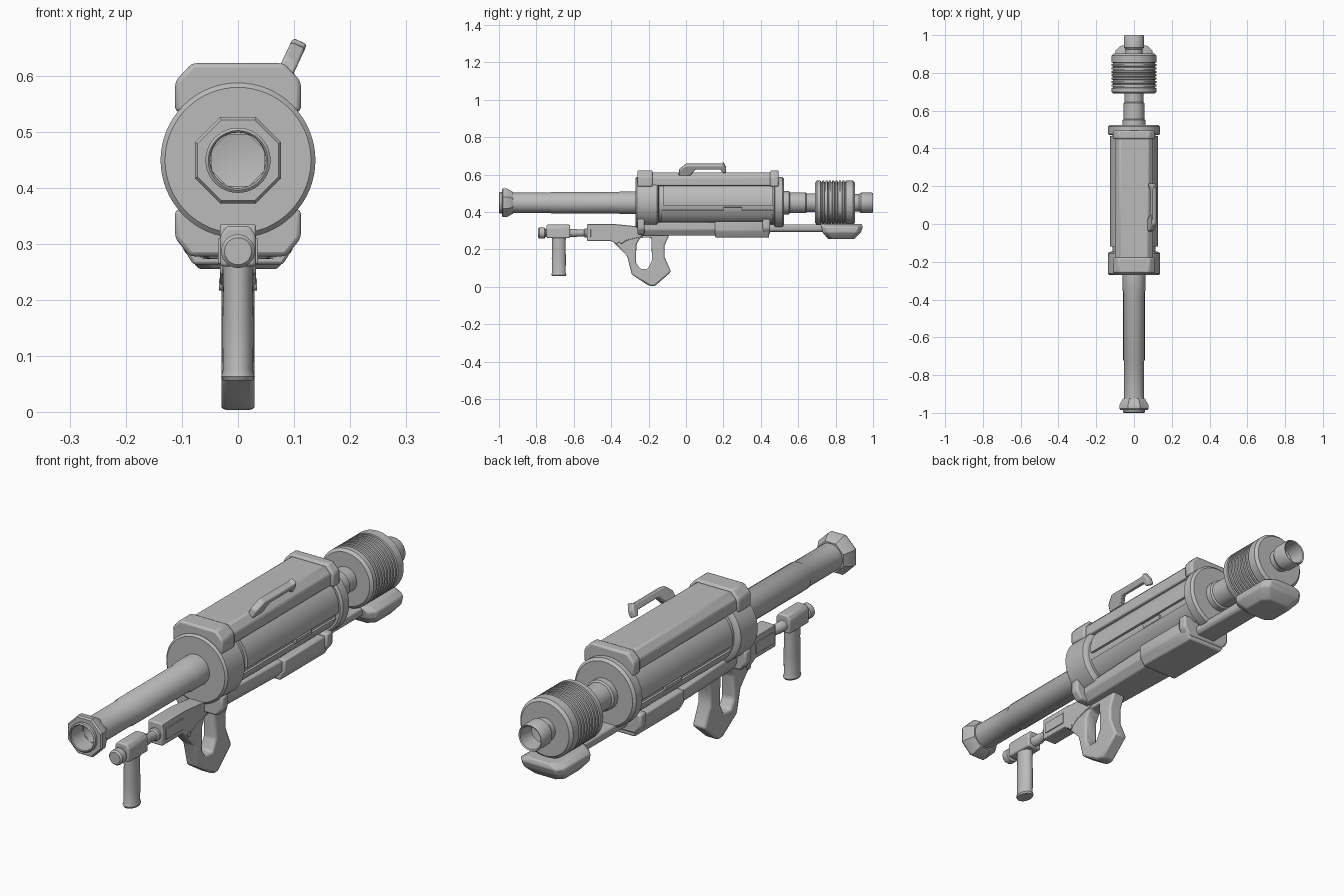
import bpy, bmesh, math
from mathutils import Matrix

if "Cube" in bpy.data.objects:
    bpy.data.objects.remove(bpy.data.objects["Cube"])

AXIS_Z = 0.449
grey = bpy.data.materials.new("metal_grey")
grey.diffuse_color = (0.5, 0.5, 0.5, 1)
grey.use_nodes = True
grey.node_tree.nodes["Principled BSDF"].inputs["Base Color"].default_value = grey.diffuse_color


def finish(obj, bevel=0, segs=2, angle=35):
    """Material, bevel and smoothing shared by all parts."""
    obj.data.materials.clear()
    obj.data.materials.append(grey)
    bpy.ops.object.select_all(action='DESELECT')
    obj.select_set(True)
    bpy.context.view_layer.objects.active = obj
    if bevel:
        m = obj.modifiers.new("bevel", 'BEVEL')
        m.width, m.segments, m.limit_method = bevel, segs, 'ANGLE'
        m.angle_limit = math.radians(25)
    bpy.ops.object.shade_smooth_by_angle(angle=math.radians(angle))
    return obj


def mesh_object(name, bm):
    bmesh.ops.recalc_face_normals(bm, faces=bm.faces)
    me = bpy.data.meshes.new(name)
    bm.to_mesh(me)
    bm.free()
    obj = bpy.data.objects.new(name, me)
    bpy.context.collection.objects.link(obj)
    return obj


def lathe(name, profile, segs=48, z=AXIS_Z, turn=0.0):
    """Spin (radius, y) points about a line along y."""
    bm = bmesh.new()
    rings = []
    for r, y in profile:
        if r == 0:
            rings.append([bm.verts.new((0, y, z))] * segs)
            continue
        ring = []
        for i in range(segs):
            a = 2 * math.pi * i / segs + turn
            ring.append(bm.verts.new((r * math.cos(a), y, z + r * math.sin(a))))
        rings.append(ring)
    for r0, r1 in zip(rings, rings[1:]):
        for i in range(segs):
            j = (i + 1) % segs
            vs = list(dict.fromkeys((r0[i], r0[j], r1[j], r1[i])))
            bm.faces.new(vs)
    return finish(mesh_object(name, bm))


def prism(name, pts, y0, y1, bevel=0.006, front_scale=1.0):
    """Extrude an (x, z) outline along y; the front end can be narrower."""
    bm = bmesh.new()
    a = [bm.verts.new((x * front_scale, y0, z)) for x, z in pts]
    b = [bm.verts.new((x, y1, z)) for x, z in pts]
    bm.faces.new(a)
    bm.faces.new(b)
    n = len(pts)
    for i in range(n):
        bm.faces.new((a[i], a[(i + 1) % n], b[(i + 1) % n], b[i]))
    return finish(mesh_object(name, bm), bevel)


def side_shape(name, outlines, half, bevel=0.006, x=0):
    """Extrude (y, z) outlines across x; further outlines become holes."""
    cu = bpy.data.curves.new(name, 'CURVE')
    cu.dimensions, cu.fill_mode = '2D', 'BOTH'
    cu.extrude = half
    for pts in outlines:
        sp = cu.splines.new('POLY')
        sp.points.add(len(pts) - 1)
        for p, (y, z) in zip(sp.points, pts):
            p.co = (y, z, 0, 1)
        sp.use_cyclic_u = True
    obj = bpy.data.objects.new(name, cu)
    bpy.context.collection.objects.link(obj)
    obj.rotation_euler = (math.pi / 2, 0, math.pi / 2)
    obj.location.x = x
    bpy.ops.object.select_all(action='DESELECT')
    obj.select_set(True)
    bpy.context.view_layer.objects.active = obj
    bpy.ops.object.convert(target='MESH')
    obj = bpy.context.object
    bm = bmesh.new()
    bm.from_mesh(obj.data)
    bmesh.ops.remove_doubles(bm, verts=bm.verts, dist=1e-5)
    bmesh.ops.recalc_face_normals(bm, faces=bm.faces)
    bm.to_mesh(obj.data)
    bm.free()
    return finish(obj, bevel)


def mirrored(half):
    """Complete a right-hand (x, z) outline to both sides."""
    return half + [(-x, z) for x, z in reversed(half)]


def arc_panel(name, r0, r1, a0, a1, y0, y1):
    """Curved plate round the main axis between two angles in degrees."""
    n = 10
    angs = [math.radians(a0 + (a1 - a0) * i / n) for i in range(n + 1)]
    pts = [(r1 * math.cos(a), AXIS_Z + r1 * math.sin(a)) for a in angs]
    pts += [(r0 * math.cos(a), AXIS_Z + r0 * math.sin(a)) for a in reversed(angs)]
    return prism(name, pts, y0, y1, bevel=0)


# Barrel, bore and octagonal muzzle
lathe("barrel", [(0.054, -0.95), (0.054, -0.725), (0.057, -0.72), (0.057, -0.36),
                 (0.061, -0.35), (0.061, -0.26)])
o = 1 / math.cos(math.pi / 8)
lathe("muzzle", [(0.056, -0.985), (0.072 * o, -0.985), (0.077 * o, -0.978),
                 (0.077 * o, -0.958), (0.058 * o, -0.925), (0.05, -0.925)],
      segs=8, turn=math.pi / 8)
lathe("muzzle_ring", [(0, -0.86), (0.049, -0.87), (0.05, -0.997), (0.053, -1.0),
                      (0.058, -0.996), (0.058, -0.95)])

# Main drum body with end rings
lathe("body", [(0, -0.27), (0.130, -0.27), (0.138, -0.262), (0.138, -0.155),
               (0.130, -0.148), (0.115, -0.145), (0.115, 0.47), (0.130, 0.47),
               (0.138, 0.477), (0.138, 0.515), (0.128, 0.525), (0, 0.525)], segs=64)
for side, mid in (("right", 0), ("left", 180)):
    s = 1 if mid == 0 else -1
    arc_panel(side + "_upper_panel", 0.10, 0.127, mid - s * 8, mid + s * 52, -0.12, 0.465)
    arc_panel(side + "_lower_panel", 0.10, 0.122, mid - s * 60, mid - s * 20, -0.13, 0.465)
    # Small latch in the groove between the panels
    arc_panel(side + "_latch", 0.10, 0.126, mid - s * 20, mid - s * 12, 0.2, 0.3)

# Top cover and its two clamps
prism("top_cover", mirrored([(0.101, 0.54), (0.101, 0.585), (0.075, 0.612)]), -0.2, 0.47)
clamp = mirrored([(0.112, 0.535), (0.112, 0.59), (0.082, 0.622)])
prism("front_top_clamp", clamp, -0.26, -0.178, 0.008)
prism("rear_top_clamp", clamp, 0.45, 0.495, 0.008)

# Carry handle leaning outward on the right of the cover
handle = side_shape("top_handle", [[
    (-0.04, 0.598), (-0.035, 0.63), (0.0, 0.66), (0.19, 0.66), (0.2, 0.67),
    (0.215, 0.64), (0.215, 0.615), (0.195, 0.615), (0.185, 0.634), (0.05, 0.634),
    (0.025, 0.6)]], 0.014, 0.005, x=0)
lean = Matrix.Translation((0.082, 0, 0.60)) @ Matrix.Rotation(math.radians(25), 4, 'Y') \
    @ Matrix.Translation((0, 0, -0.60))
handle.matrix_world = lean @ handle.rotation_euler.to_matrix().to_4x4()

# Rear tube, ribbed cooler and exhaust
lathe("rear_tube", [(0.062, 0.52), (0.062, 0.55), (0.055, 0.555), (0.055, 0.64),
                    (0.05, 0.645), (0.05, 0.70)])
fins = [(0, 0.69), (0.108, 0.69), (0.119, 0.70), (0.119, 0.72)]
for i in range(8):
    y = 0.72 + i * 0.018
    fins += [(0.112, y + 0.002), (0.112, y + 0.007), (0.119, y + 0.009), (0.119, y + 0.018)]
fins += [(0.119, 0.892), (0.108, 0.903), (0, 0.903)]
lathe("cooler", fins, segs=56)
lathe("exhaust", [(0.046, 0.90), (0.046, 0.925), (0.054, 0.935), (0.054, 0.995),
                  (0.051, 1.0), (0.046, 0.997), (0.043, 0.93), (0, 0.92)])

# Underside housing, clamps, rail and shoulder pad
low_clamp = mirrored([(0.112, 0.362), (0.112, 0.31), (0.086, 0.278)])
prism("front_low_clamp", low_clamp, -0.26, -0.222, 0.008)
prism("rear_low_clamp", low_clamp, 0.41, 0.45, 0.008)
prism("housing_front", mirrored([(0.09, 0.345), (0.09, 0.305), (0.065, 0.273)]),
      -0.24, 0.17, front_scale=0.8)
prism("housing_rear", mirrored([(0.102, 0.35), (0.102, 0.3), (0.08, 0.263)]), 0.155, 0.445)
prism("rail", mirrored([(0.05, 0.332), (0.05, 0.305), (0.04, 0.293)]), 0.44, 0.9)
bm = bmesh.new()
levels = [(0.07, 0.335, 0.72, 0.94), (0.098, 0.318, 0.725, 0.945),
          (0.098, 0.29, 0.73, 0.935), (0.07, 0.255, 0.76, 0.90)]
rings = []
for hx, z, y0, y1 in levels:
    c = 0.025
    out = [(hx - c, y0), (hx, y0 + c), (hx, y1 - c), (hx - c, y1)]
    out += [(-x, y) for x, y in reversed(out)]
    rings.append([bm.verts.new((x, y, z)) for x, y in out])
for a, b in zip(rings, rings[1:]):
    for i in range(8):
        bm.faces.new((a[i], a[(i + 1) % 8], b[(i + 1) % 8], b[i]))
bm.faces.new(rings[0])
bm.faces.new(rings[-1])
finish(mesh_object("shoulder_pad", bm), 0.005)

# Grip frame with finger opening
side_shape("grip", [
    [(-0.40, 0.31), (-0.40, 0.25), (-0.365, 0.215), (-0.315, 0.165), (-0.29, 0.065),
     (-0.20, 0.006), (-0.165, 0.004), (-0.08, 0.08), (-0.115, 0.16), (-0.115, 0.22),
     (-0.09, 0.275), (-0.16, 0.30)],
    [(-0.245, 0.262), (-0.265, 0.225), (-0.268, 0.13), (-0.245, 0.095), (-0.205, 0.095),
     (-0.182, 0.14), (-0.185, 0.262)]], 0.029, 0.008)
side_shape("trigger_pin", [[(-0.358 + 0.011 * math.cos(k * math.pi / 6),
                             0.228 + 0.011 * math.sin(k * math.pi / 6))
                            for k in range(12)]], 0.034, 0.002)

# Forward receiver block, rod and front grip
side_shape("receiver_block", [[(-0.53, 0.335), (-0.53, 0.245), (-0.40, 0.245), (-0.36, 0.22),
                               (-0.31, 0.25), (-0.23, 0.27), (-0.23, 0.32), (-0.38, 0.335)]], 0.032)
side_shape("receiver_plate", [[(-0.51, 0.31), (-0.51, 0.265), (-0.40, 0.265), (-0.40, 0.31)]],
           0.036, 0.002)
lathe("rod", [(0.021, -0.63), (0.021, -0.585), (0.018, -0.58), (0.018, -0.545),
              (0.025, -0.54), (0.025, -0.525)], segs=24, z=0.287)
prism("front_grip_mount", mirrored([(0.032, 0.26), (0.032, 0.315), (0.02, 0.332)]),
      -0.745, -0.62)
lathe("front_knob", [(0, -0.79), (0.024, -0.79), (0.03, -0.783), (0.03, -0.757),
                     (0.022, -0.75), (0.022, -0.735)], segs=28, z=0.287)
g = lathe("front_grip", [(0, 0.057), (0.027, 0.057), (0.03, 0.064), (0.027, 0.075),
                         (0.028, 0.15), (0.0265, 0.22), (0.028, 0.27)], segs=28, z=0)
# Stand the turned grip upright and stretch it front to back
g.data.transform(Matrix.Translation((0, -0.68, 0)) @ Matrix.Diagonal((1, 1.35, 1, 1))
                 @ Matrix.Rotation(math.pi / 2, 4, 'X'))
